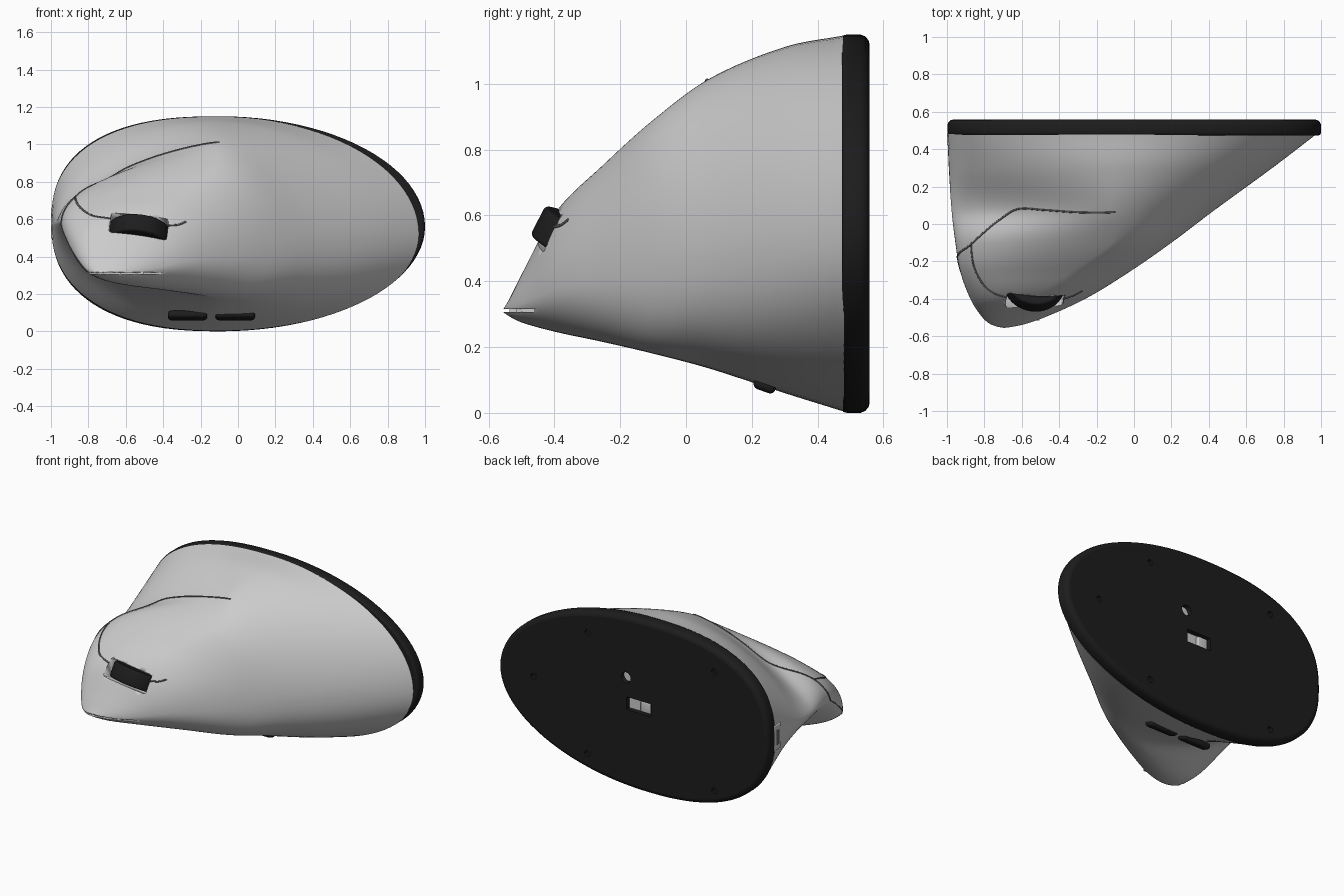
import bpy, bmesh, math
from mathutils import Vector, Matrix
from mathutils.bvhtree import BVHTree

if "Cube" in bpy.data.objects:
    bpy.data.objects.remove(bpy.data.objects["Cube"])

def material(name, c):
    m = bpy.data.materials.new(name)
    m.diffuse_color = (c, c, c, 1)
    m.use_nodes = True
    m.node_tree.nodes["Principled BSDF"].inputs["Base Color"].default_value = m.diffuse_color
    return m

BLACK = material("black", 0.012)
DARK = material("dark_grey", 0.12)

def add_object(name, bm, mat=None, angle=35):
    bmesh.ops.recalc_face_normals(bm, faces=bm.faces)
    me = bpy.data.meshes.new(name)
    bm.to_mesh(me)
    bm.free()
    ob = bpy.data.objects.new(name, me)
    bpy.context.collection.objects.link(ob)
    if mat:
        me.materials.append(mat)
    bpy.ops.object.select_all(action='DESELECT')
    ob.select_set(True)
    bpy.context.view_layer.objects.active = ob
    bpy.ops.object.shade_smooth_by_angle(angle=math.radians(angle))
    for p in me.polygons:  # caps stay flat
        if len(p.vertices) > 4:
            p.use_smooth = False
    return ob

def box(name, loc, size, mat=None, rot=None, bevel=0.0):
    bm = bmesh.new()
    bmesh.ops.create_cube(bm, size=1)
    bmesh.ops.scale(bm, vec=size, verts=bm.verts)
    if bevel:
        bmesh.ops.bevel(bm, geom=bm.edges[:], offset=bevel, segments=4, affect='EDGES', profile=0.5)
    bmesh.ops.transform(bm, matrix=Matrix.Translation(loc) @ (rot or Matrix()), verts=bm.verts)
    return add_object(name, bm, mat)

def disc(name, loc, r, depth, mat=None, rot=None, bevel=0.0, seg=32):
    bm = bmesh.new()
    bmesh.ops.create_cone(bm, cap_ends=True, segments=seg, radius1=r, radius2=r, depth=depth)
    if bevel:
        rim = [e for e in bm.edges if abs(e.verts[0].co.z - e.verts[1].co.z) < 1e-5]
        bmesh.ops.bevel(bm, geom=rim, offset=bevel, segments=3, affect='EDGES', profile=0.5)
    bmesh.ops.transform(bm, matrix=Matrix.Translation(loc) @ rot, verts=bm.verts)
    return add_object(name, bm, mat)

def cut(target, cutter):
    cutter.hide_render = True
    cutter.hide_viewport = True
    m = target.modifiers.new("cut", 'BOOLEAN')
    m.operation, m.object, m.solver = 'DIFFERENCE', cutter, 'EXACT'

def outline(y, xl, xr, zb, zt, cx, zl, zr, ntl, nbl, ntr, nbr, count=96):
    """Closed xz loop made of four superellipse quadrants."""
    pts = []
    for i in range(count):
        a = 2 * math.pi * i / count
        c, s = math.cos(a), math.sin(a)
        upper, lower = (ntr, nbr) if c >= 0 else (ntl, nbl)
        n = upper if s >= 0 else lower
        u, v = abs(c) ** (2 / n), abs(s) ** (2 / n)
        ex, zm = (xr, zr) if c >= 0 else (xl, zl)
        ez = zt if s >= 0 else zb
        pts.append(Vector((cx + (ex - cx) * u, y, zm + (ez - zm) * v)))
    return pts

def loft(name, loops, mat=None, angle=35):
    bm = bmesh.new()
    rings = [[bm.verts.new(p) for p in l] for l in loops]
    n = len(rings[0])
    for a, b in zip(rings, rings[1:]):
        for i in range(n):
            bm.faces.new((a[i], a[(i + 1) % n], b[(i + 1) % n], b[i]))
    bm.faces.new(rings[0])
    bm.faces.new(rings[-1])
    return add_object(name, bm, mat, angle)

# Body: key sections (y, left, right, bottom, top, mid x, side heights, exponents)
KEYS = [
    (0.48, -0.998, 0.975, 0.004, 1.147, -0.10, 0.58, 0.52, 2.45, 2.35, 2.0, 2.0),
    (0.30, -0.99, 0.74, 0.06, 1.112, -0.10, 0.58, 0.50, 1.9, 1.75, 1.85, 2.2),
    (0.07, -0.975, 0.425, 0.135, 1.015, -0.11, 0.58, 0.47, 1.42, 1.42, 1.75, 2.4),
    (-0.10, -0.955, 0.20, 0.18, 0.89, -0.12, 0.58, 0.44, 2.05, 1.4, 1.8, 2.4),
    (-0.25, -0.93, -0.015, 0.215, 0.755, -0.33, 0.53, 0.41, 2.4, 1.6, 2.0, 2.3),
    (-0.40, -0.875, -0.26, 0.247, 0.605, -0.55, 0.43, 0.38, 2.4, 1.95, 2.1, 2.1),
    (-0.50, -0.81, -0.48, 0.275, 0.42, -0.65, 0.34, 0.33, 2.2, 2.0, 2.0, 2.0),
    (-0.54, -0.76, -0.60, 0.295, 0.34, -0.68, 0.315, 0.315, 2.0, 2.0, 2.0, 2.0),
    (-0.555, -0.71, -0.68, 0.306, 0.316, -0.695, 0.311, 0.311, 2.0, 2.0, 2.0, 2.0),
]

def sample(y):
    k = next(i for i in range(len(KEYS) - 1) if KEYS[i + 1][0] <= y + 1e-9)
    a, b = KEYS[k], KEYS[k + 1]
    p, q = KEYS[max(k - 1, 0)], KEYS[min(k + 2, len(KEYS) - 1)]
    h = b[0] - a[0]
    t = (y - a[0]) / h
    out = []
    for j in range(1, len(a)):
        m0 = (b[j] - p[j]) / (b[0] - p[0]) * h
        m1 = (q[j] - a[j]) / (q[0] - a[0]) * h
        out.append((2*t**3 - 3*t*t + 1) * a[j] + (t**3 - 2*t*t + t) * m0
                   + (3*t*t - 2*t**3) * b[j] + (t**3 - t*t) * m1)
    return out

N = 56
loops = []
for i in range(N + 1):
    y = -0.555 + 1.035 * (i / N) ** 1.25
    loops.append(outline(y, *sample(min(y, 0.48))))
body = loft("body", loops, angle=50)
tree = BVHTree.FromObject(body, bpy.context.evaluated_depsgraph_get())

# Base plate with rounded rim
def base_loop(y, d):
    return outline(y, -0.998 + d, 1.0 - d, d, 1.15 - d, -0.10, 0.58, 0.56, 2.5, 2.4, 2.0, 2.0)
base = loft("base_plate", [base_loop(y, d) for y, d in
            ((0.474, 0.012), (0.478, 0.003), (0.49, 0), (0.53, 0), (0.545, 0.006), (0.555, 0.018), (0.558, 0.03))], BLACK, 60)

# Screw holes, sensor window and switch slot in the base
TO_Y = Matrix.Rotation(math.pi / 2, 4, 'X')
for i, (x, z) in enumerate([(0.34, 0.96), (0.34, 0.15), (-0.60, 0.95), (-0.60, 0.15), (0.74, 0.56)]):
    cut(base, disc(f"screw_cutter_{i}", (x, 0.56, z), 0.02, 0.04, None, TO_Y, seg=20))
cut(base, disc("sensor_cutter", (0.055, 0.56, 0.735), 0.036, 0.08, None, TO_Y))
cut(base, box("switch_cutter", (-0.04, 0.56, 0.565), (0.18, 0.08, 0.085)))
disc("sensor_window", (0.055, 0.522, 0.735), 0.035, 0.01, None, TO_Y)
box("switch_floor", (-0.04, 0.522, 0.565), (0.178, 0.01, 0.083))
box("switch_slider", (-0.08, 0.535, 0.565), (0.07, 0.025, 0.07), bevel=0.006)

# Charging port at the front end
box("charging_port", (-0.981, 0.455, 0.58), (0.036, 0.075, 0.17), bevel=0.008)
box("port_socket", (-0.997, 0.455, 0.58), (0.006, 0.03, 0.1), DARK, bevel=0.002)

# Scroll wheel in a pocket; local z = outward normal, local y = wheel axis
normal = Vector((0, -0.89, 0.456)).normalized()
along = Vector((1, 0, -0.13)).normalized()
axis = normal.cross(along).normalized()
along = axis.cross(normal)
frame = Matrix((along, axis, normal)).transposed().to_4x4()
crown = Vector((-0.53, -0.45, 0.585))
cut(body, box("wheel_cutter", crown - normal * 0.06, (0.31, 0.125, 0.16), None, frame, 0.015))
disc("scroll_wheel", crown - normal * 0.165, 0.165, 0.1, BLACK,
     frame @ Matrix.Rotation(math.pi / 2, 4, 'X'), 0.012, 64)

# Split between the button tip and the underside, with a recessed core
cut(body, box("tip_split_cutter", (-0.60, -0.53, 0.311), (0.50, 0.14, 0.01)))
box("tip_split_core", (-0.645, -0.485, 0.311), (0.28, 0.06, 0.012))
box("tip_split_core_end", (-0.69, -0.522, 0.311), (0.13, 0.03, 0.012))

# Thumb buttons on the underside
tilt = Matrix.Rotation(math.radians(-20), 4, 'X')
for name, x in (("thumb_button_front", -0.27), ("thumb_button_rear", -0.015)):
    box(name, (x, 0.24, 0.085), (0.21, 0.07, 0.04), BLACK, tilt, 0.017)

# Panel seams snapped to the body surface
def seam(name, pts, r=0.005):
    pts = [Vector(p) for p in pts]
    cu = bpy.data.curves.new(name, 'CURVE')
    cu.dimensions = '3D'
    cu.bevel_depth = r
    cu.bevel_resolution = 2
    cu.use_fill_caps = True
    cu.materials.append(DARK)
    path = []
    for i in range(len(pts) - 1):
        p, a, b, q = pts[max(i-1, 0)], pts[i], pts[i+1], pts[min(i+2, len(pts)-1)]
        for k in range(9):
            t = k / 8
            c = 0.5 * (2*a + (b-p)*t + (2*p - 5*a + 4*b - q)*t*t + (3*a - p - 3*b + q)*t**3)
            if k < 8 or i == len(pts) - 2:
                path.append(tree.find_nearest(c)[0])
    sp = cu.splines.new('POLY')
    sp.points.add(len(path) - 1)
    for s, c in zip(sp.points, path):
        s.co = (*c, 1)
    bpy.context.collection.objects.link(bpy.data.objects.new(name, cu))

seam("upper_seam", [(-0.10, 0.065, 1.01), (-0.30, 0.065, 0.97), (-0.48, 0.075, 0.92), (-0.62, 0.08, 0.86),
                    (-0.72, 0.02, 0.80), (-0.88, -0.11, 0.73), (-0.935, -0.15, 0.66), (-0.955, -0.18, 0.57)])
seam("side_seam", [(-0.955, -0.18, 0.57), (-0.92, -0.30, 0.48), (-0.86, -0.42, 0.39), (-0.80, -0.50, 0.315)], 0.003)
seam("wheel_seam_left", [(-0.88, -0.11, 0.73), (-0.85, -0.25, 0.67), (-0.78, -0.35, 0.62), (-0.68, -0.39, 0.60)])
seam("wheel_seam_right", [(-0.38, -0.40, 0.565), (-0.32, -0.38, 0.57), (-0.275, -0.365, 0.59)])
